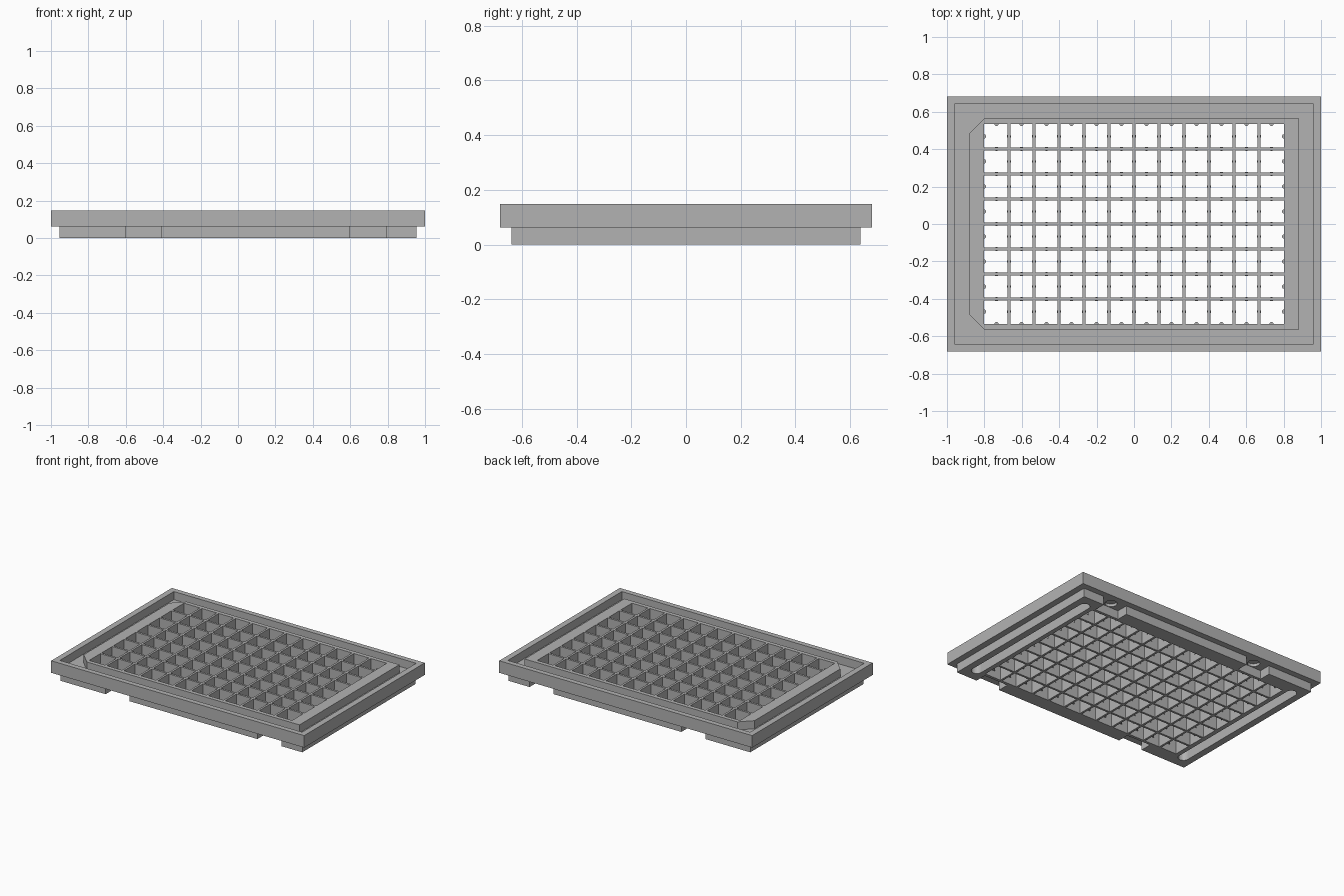
import bpy
import bmesh
from math import cos, sin, pi

default = bpy.data.objects.get("Cube")
if default:
    bpy.data.objects.remove(default, do_unlink=True)

grey = bpy.data.materials.new("plain grey")
grey.use_nodes = True
colour = (0.45, 0.45, 0.45, 1)
grey.diffuse_color = colour
grey.node_tree.nodes["Principled BSDF"].inputs["Base Color"].default_value = colour

# Main sizes
HALF_X, HALF_Y = 0.802, 0.535      # well opening
COLS, ROWS = 12, 8
SKIRT_TOP, FLOOR_TOP, TOP = 0.062, 0.09, 0.148
WALL = 0.015


def finish(name, bm):
    bmesh.ops.remove_doubles(bm, verts=bm.verts, dist=0.00001)
    bmesh.ops.recalc_face_normals(bm, faces=bm.faces)
    mesh = bpy.data.meshes.new(name)
    bm.to_mesh(mesh)
    bm.free()
    mesh.materials.append(grey)
    obj = bpy.data.objects.new(name, mesh)
    bpy.context.collection.objects.link(obj)
    return obj


def rect(hx, hy, cx=0, cy=0):
    return [(cx - hx, cy - hy), (cx + hx, cy - hy), (cx + hx, cy + hy), (cx - hx, cy + hy)]


def circle(r, cx, cy, n):
    return [(cx + r * cos(2 * pi * i / n), cy + r * sin(2 * pi * i / n)) for i in range(n)]


def prism(bm, loop, z0, z1):
    low = [bm.verts.new((x, y, z0)) for x, y in loop]
    high = [bm.verts.new((x, y, z1)) for x, y in loop]
    bm.faces.new(low[::-1])
    bm.faces.new(high)
    for i in range(len(loop)):
        j = (i + 1) % len(loop)
        bm.faces.new((low[i], low[j], high[j], high[i]))


def ring(name, outer, inner, z0, z1):
    """Closed frame between two loops with matching point counts."""
    bm = bmesh.new()
    stack = [[bm.verts.new((x, y, z)) for x, y in loop]
             for loop, z in ((outer, z0), (outer, z1), (inner, z1), (inner, z0))]
    for k in range(4):
        a, b = stack[k], stack[(k + 1) % 4]
        for i in range(len(outer)):
            j = (i + 1) % len(outer)
            bm.faces.new((a[i], a[j], b[j], b[i]))
    return finish(name, bm)


def cut(obj, name, prisms):
    """Subtract a set of separate prisms from an object."""
    bm = bmesh.new()
    for loop, z0, z1 in prisms:
        prism(bm, loop, z0, z1)
    cutter = finish(name, bm)
    cutter.hide_render = True
    mod = obj.modifiers.new("cut", "BOOLEAN")
    mod.operation = "DIFFERENCE"
    mod.solver = "EXACT"
    mod.object = cutter
    graph = bpy.context.evaluated_depsgraph_get()
    mesh = bpy.data.meshes.new_from_object(obj.evaluated_get(graph))
    obj.modifiers.clear()
    obj.data = mesh
    bpy.data.objects.remove(cutter, do_unlink=True)


# Outer rim wall, channel floor and lower skirt
opening = rect(HALF_X, HALF_Y)
ring("outer_rim", rect(1, 0.681), rect(0.958, 0.644), SKIRT_TOP, TOP)
floor = ring("channel_floor", rect(0.958, 0.644), opening, SKIRT_TOP, FLOOR_TOP)
skirt = ring("lower_skirt", rect(0.955, 0.638), opening, 0, SKIRT_TOP)

# Raised frame around the wells, with two clipped corners
bx, by, clip = 0.881, 0.564, 0.08
ring("raised_frame",
     [(-bx + clip, -by), (bx, -by), (bx, by), (-bx + clip, by), (-bx, by - clip), (-bx, clip - by)],
     [opening[0], opening[1], opening[2], opening[3], opening[3], opening[0]],
     FLOOR_TOP, TOP)


# Rounded slots under the two short sides
def slot(cx, r=0.036, end=0.54, n=10):
    arc = [(r * cos(pi * i / n), r * sin(pi * i / n)) for i in range(n + 1)]
    return [(cx + x, end + y) for x, y in arc] + [(cx - x, -end - y) for x, y in arc]


slots = [(slot(s * 0.87), -0.01, 0.08) for s in (-1, 1)]

# Notches in the long sides, each with a round pocket in its ceiling
notches, pockets = [], []
for side in (-1, 1):
    for cx in (-0.505, 0.695):
        notches.append((rect(0.095, 0.06, cx, side * 0.615), -0.01, 0.07))
        pockets.append((circle(0.04, cx, side * 0.598, 24), 0.05, 0.082))

cut(skirt, "skirt_cutter", slots + notches)
cut(floor, "floor_cutter", slots + pockets)

# Lattice of thin walls, with small nubs at the middle of each cell side
px, py = 2 * HALF_X / COLS, 2 * HALF_Y / ROWS
bm = bmesh.new()
for i in range(1, COLS):
    prism(bm, rect(WALL / 2, HALF_Y, -HALF_X + i * px), 0, TOP)
for j in range(1, ROWS):
    prism(bm, rect(HALF_X, WALL / 2, 0, -HALF_Y + j * py), 0, TOP)
finish("well_lattice", bm)

bm = bmesh.new()
spots = [(i * px, (j + 0.5) * py) for i in range(COLS + 1) for j in range(ROWS)]
spots += [((i + 0.5) * px, j * py) for i in range(COLS) for j in range(ROWS + 1)]
for x, y in spots:
    prism(bm, circle(0.012, x - HALF_X, y - HALF_Y, 8), 0.05, 0.09)
finish("well_nubs", bm)
